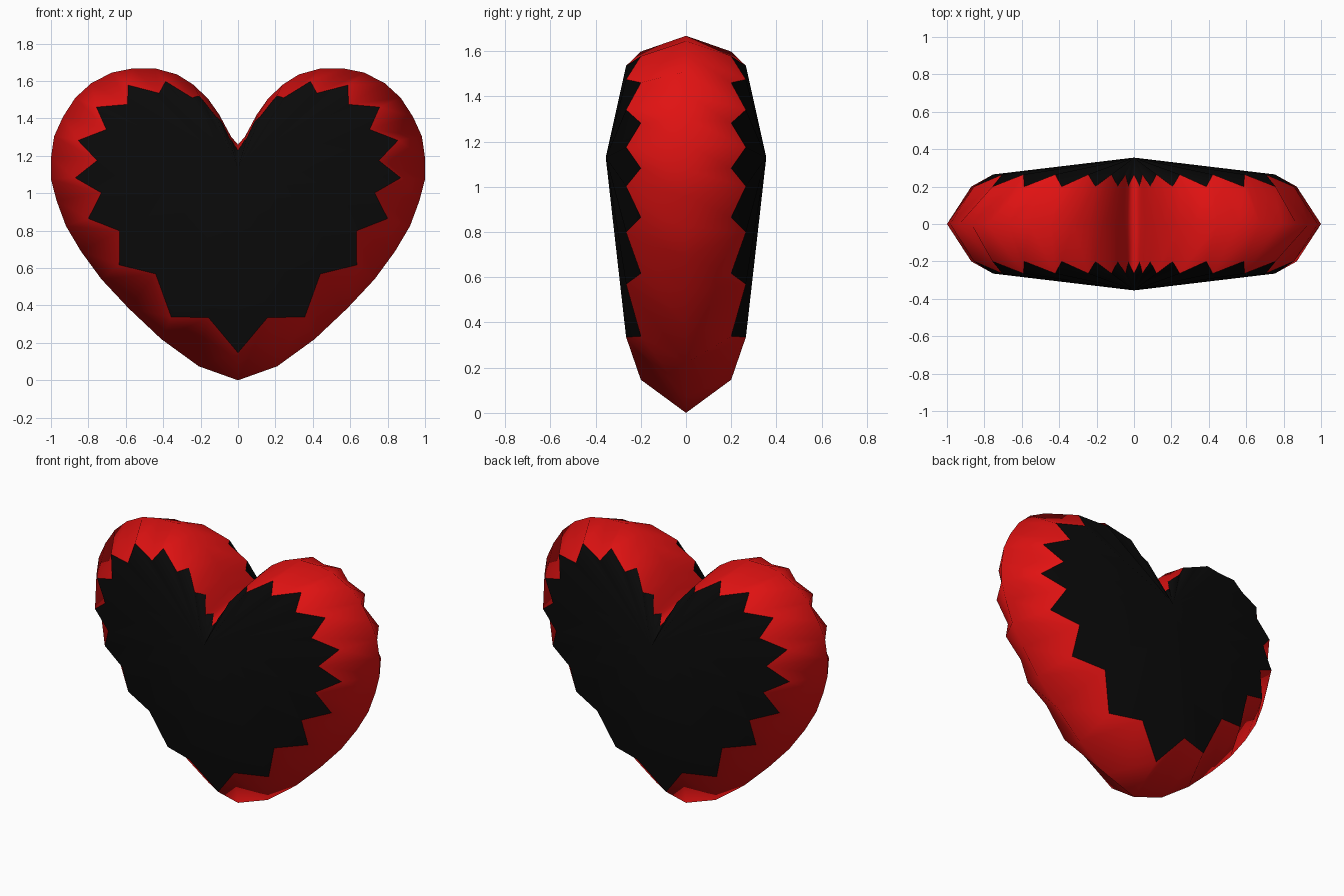
import bpy

if "Cube" in bpy.data.objects:
    bpy.data.objects.remove(bpy.data.objects["Cube"])

# Right half of the heart outline (x, z), bottom tip to cleft
HALF = [(0, 0), (.21, .075), (.41, .22), (.585, .385), (.73, .54), (.84, .69),
        (.92, .825), (.97, .96), (1, 1.075), (1, 1.19), (.983, 1.305),
        (.935, 1.41), (.87, 1.51), (.785, 1.588), (.675, 1.645), (.56, 1.668),
        (.445, 1.668), (.325, 1.635), (.238, 1.58), (.16, 1.505), (.10, 1.42),
        (.06, 1.345), (.035, 1.30), (0, 1.26)]
OUTLINE = HALF + [(-x, z) for x, z in HALF[-2:0:-1]]
N = len(OUTLINE)
CZ, DEPTH = 1.13, 0.355


def material(name, color):
    mat = bpy.data.materials.new(name)
    mat.diffuse_color = color
    mat.use_nodes = True
    mat.node_tree.nodes["Principled BSDF"].inputs["Base Color"].default_value = mat.diffuse_color
    return mat


def build(name, verts, faces, mat):
    mesh = bpy.data.meshes.new(name)
    mesh.from_pydata(verts, [], faces)
    mesh.materials.append(mat)
    mesh.shade_smooth()
    obj = bpy.data.objects.new(name, mesh)
    bpy.context.collection.objects.link(obj)
    return obj


def zigzag(side):
    """Star-shaped seam: even points reach out, odd points sit further in."""
    ring = []
    for i, (x, z) in enumerate(OUTLINE):
        s, y = (.753, .265) if i % 2 else (.87, .2)
        ring.append((x * s, side * y, CZ + (z - CZ) * s))
    return ring


red = material("red", (0.75, 0.006, 0.006, 1))
black = material("black", (0.003, 0.003, 0.003, 1))

# Red rounded border, from the rim to both seams
verts = [(x, 0, z) for x, z in OUTLINE] + zigzag(-1) + zigzag(1)
faces = []
for i in range(N):
    j = (i + 1) % N
    faces.append((i, j, N + j, N + i))
    faces.append((j, i, 2 * N + i, 2 * N + j))
build("heart_border", verts, faces, red)

# Black star-edged panels, each a shallow cone
for name, side in (("front_panel", -1), ("back_panel", 1)):
    fan = [(N, i, (i + 1) % N) for i in range(N)]
    if side > 0:
        fan = [f[::-1] for f in fan]
    build(name, zigzag(side) + [(0, side * DEPTH, CZ)], fan, black)
